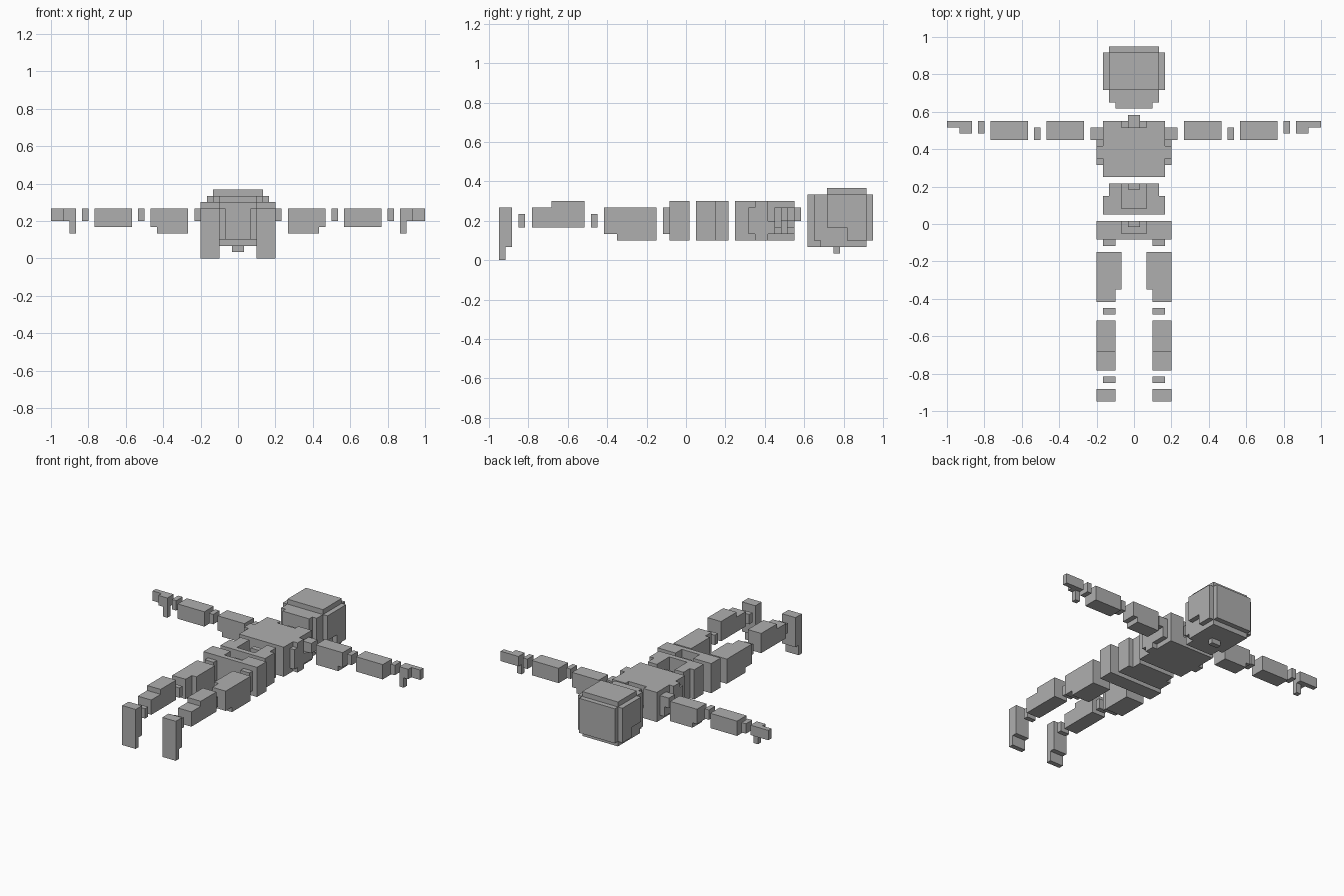
import bpy, bmesh

cube = bpy.data.objects.get("Cube")
if cube:
    bpy.data.objects.remove(cube, do_unlink=True)

U = 1 / 30  # size of one block

mat = bpy.data.materials.new("plain grey")
mat.use_nodes = True
GREY = (0.43, 0.43, 0.43, 1)
mat.diffuse_color = GREY
mat.node_tree.nodes["Principled BSDF"].inputs["Base Color"].default_value = GREY

# Outward faces of a unit block: direction and corner offsets
SIDES = [
    ((1, 0, 0), ((1, 0, 0), (1, 1, 0), (1, 1, 1), (1, 0, 1))),
    ((-1, 0, 0), ((0, 0, 0), (0, 0, 1), (0, 1, 1), (0, 1, 0))),
    ((0, 1, 0), ((0, 1, 0), (0, 1, 1), (1, 1, 1), (1, 1, 0))),
    ((0, -1, 0), ((0, 0, 0), (1, 0, 0), (1, 0, 1), (0, 0, 1))),
    ((0, 0, 1), ((0, 0, 1), (1, 0, 1), (1, 1, 1), (0, 1, 1))),
    ((0, 0, -1), ((0, 0, 0), (0, 1, 0), (1, 1, 0), (1, 0, 0))),
]


def cells(box):
    x0, x1, y0, y1, z0, z1 = box
    return {(x, y, z) for x in range(x0, x1) for y in range(y0, y1) for z in range(z0, z1)}


def flip(box):
    return (-box[1], -box[0]) + tuple(box[2:])


def part(name, boxes, cuts=()):
    """One clean shell around a union of block-aligned boxes, minus the cuts."""
    solid = set().union(*[cells(b) for b in boxes])
    for c in cuts:
        solid -= cells(c)
    bm = bmesh.new()
    verts = {}
    for cell in sorted(solid):
        for direction, corners in SIDES:
            if tuple(a + d for a, d in zip(cell, direction)) in solid:
                continue
            face = []
            for c in corners:
                k = tuple(a + d for a, d in zip(cell, c))
                if k not in verts:
                    verts[k] = bm.verts.new((k[0] * U, (k[1] - 0.5) * U, k[2] * U))
                face.append(verts[k])
            bm.faces.new(face)
    bmesh.ops.dissolve_limit(bm, angle_limit=0.01, verts=bm.verts[:], edges=bm.edges[:])
    mesh = bpy.data.meshes.new(name)
    bm.to_mesh(mesh)
    bm.free()
    mesh.materials.append(mat)
    bpy.context.collection.objects.link(bpy.data.objects.new(name, mesh))


def pair(name, boxes):
    part("left_" + name, boxes)
    part("right_" + name, [flip(b) for b in boxes])


def both(*boxes):
    return list(boxes) + [flip(b) for b in boxes]


# Head, lying face down: core, chin, crown, hair sides and nose
part("head", [
    (-4, 4, 20, 29, 3, 10), (-4, 4, 21, 28, 2, 3),
    (-3, 3, 19, 20, 2, 10), (-3, 3, 20, 21, 2, 3),
    (-4, 4, 22, 28, 10, 11), (-1, 1, 23, 24, 1, 2),
] + both((4, 5, 22, 28, 5, 10), (4, 5, 25, 28, 3, 5)))

# Chest with side plates and a neck socket
part("chest", [(-5, 5, 8, 17, 3, 9)] + both(
    (5, 6, 10, 13, 4, 8), (5, 6, 11, 13, 3, 9), (5, 6, 13, 16, 4, 6)),
    cuts=[(-2, 2, 16, 17, 5, 9)])
part("neck", [(-1, 1, 16, 18, 6, 8)])

# Waist and pelvis with open sockets and their joint tabs
part("waist", [(-5, 5, 2, 5, 3, 9), (-4, 4, 5, 7, 3, 9)],
     cuts=[(-2, 2, 3, 7, 5, 9)])
part("waist_joint", [(-1, 1, 6, 7, 5, 8)])
part("pelvis", [(-6, 6, -2, 1, 3, 9)], cuts=[(-2, 2, -1, 1, 5, 9)])
part("pelvis_joint", [(-1, 1, 0, 1, 5, 8)])

# Arms
pair("shoulder_joint", [(5, 7, 14, 16, 6, 8)])
pair("upper_arm", [(8, 13, 14, 17, 4, 8), (13, 14, 14, 17, 5, 8)])
pair("elbow", [(15, 16, 14, 16, 6, 8)])
pair("forearm", [(17, 23, 14, 17, 5, 8)])
pair("wrist", [(24, 25, 15, 17, 6, 8)])
pair("hand", [(26, 28, 15, 17, 6, 8), (28, 30, 16, 17, 6, 8), (26, 27, 15, 16, 4, 6)])

# Legs
pair("hip_joint", [(3, 5, -3, -2, 4, 8)])
pair("thigh", [(2, 6, -10, -4, 3, 8), (3, 6, -12, -10, 4, 8)])
pair("knee", [(3, 5, -14, -13, 5, 7)])
pair("shin", [(3, 6, -23, -15, 5, 8), (3, 6, -20, -15, 8, 9)])
pair("ankle", [(3, 5, -25, -24, 5, 7)])
pair("foot", [(3, 6, -28, -26, 2, 8), (3, 6, -28, -27, 0, 2)])
